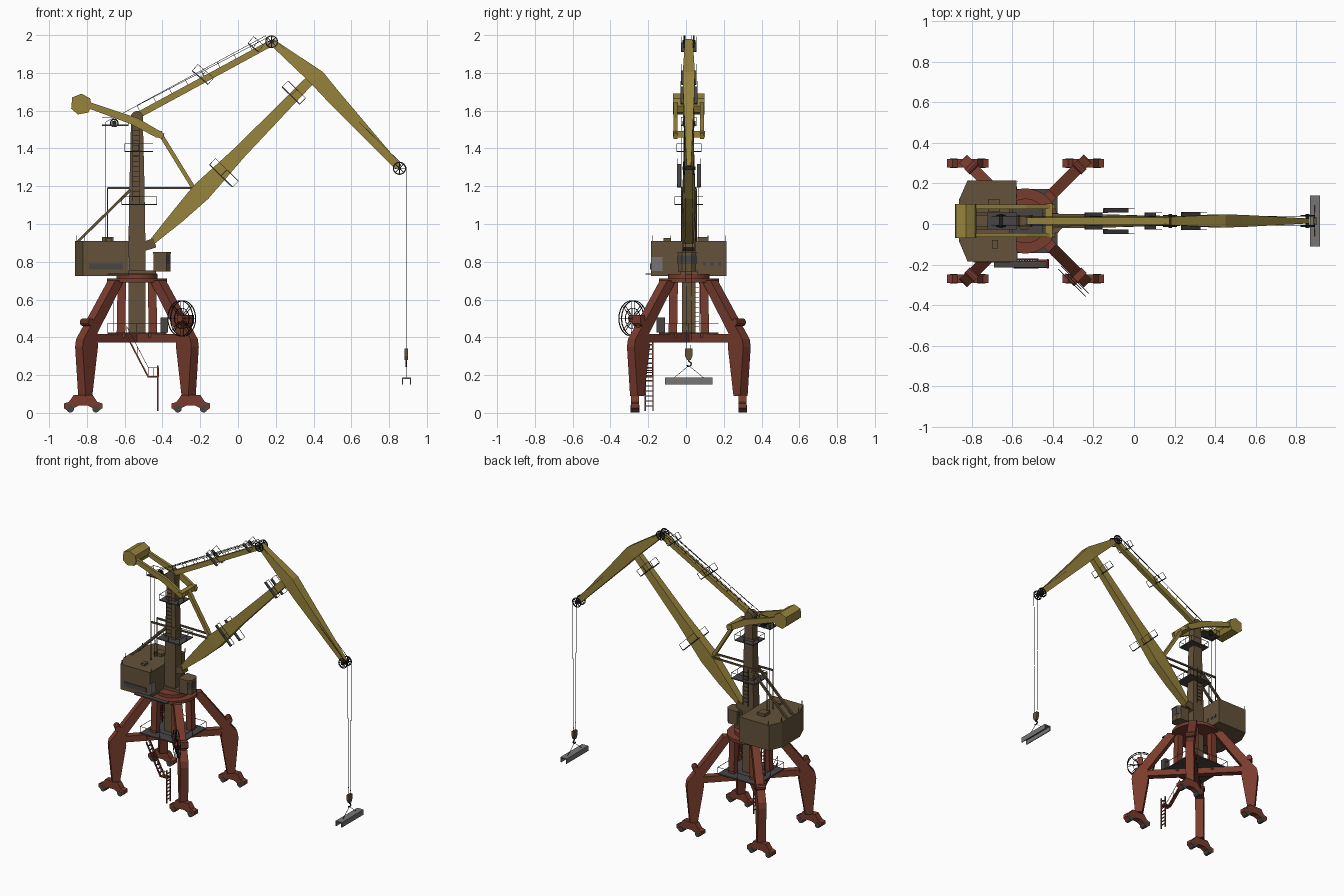
import bpy, bmesh, math
from mathutils import Vector as V

if "Cube" in bpy.data.objects:
    bpy.data.objects.remove(bpy.data.objects["Cube"])

X, Y, Z = V((1, 0, 0)), V((0, 1, 0)), V((0, 0, 1))
CX, CY = -0.535, 0.015                      # slewing axis


def material(name, rgb):
    m = bpy.data.materials.new(name)
    m.use_nodes = True
    m.diffuse_color = (*rgb, 1)
    m.node_tree.nodes["Principled BSDF"].inputs["Base Color"].default_value = (*rgb, 1)
    return m


RED = material("rust red", (0.19, 0.045, 0.026))
YELLOW = material("ochre yellow", (0.31, 0.23, 0.045))
BROWN = material("olive brown", (0.125, 0.085, 0.042))
GREY = material("steel grey", (0.19, 0.18, 0.175))
GRATE = material("dark grating", (0.065, 0.06, 0.055))
BLACK = material("cable black", (0.015, 0.015, 0.015))


class Part:
    """Collects simple solids into one object."""

    def __init__(self):
        self.bm = bmesh.new()

    def skin(self, rings):
        rows = [[self.bm.verts.new(p) for p in r] for r in rings]
        n = len(rows[0])
        for a, b in zip(rows, rows[1:]):
            for i in range(n):
                self.bm.faces.new((a[i], a[(i + 1) % n], b[(i + 1) % n], b[i]))
        self.bm.faces.new(rows[0])
        self.bm.faces.new(rows[-1][::-1])

    def loft(self, stations):
        """Rectangular sections (point, width, height) along a line."""
        d = (V(stations[-1][0]) - V(stations[0][0])).normalized()
        side = Z.cross(d)
        side = side.normalized() if side.length > 0.05 else Y
        up = d.cross(side)
        self.skin([[V(p) + side * w / 2 * a + up * h / 2 * b
                    for a, b in ((-1, -1), (1, -1), (1, 1), (-1, 1))] for p, w, h in stations])

    def beam(self, p, q, w, h=None):
        self.loft([(p, w, h or w), (q, w, h or w)])

    def box(self, x0, x1, y0, y1, z0, z1):
        m = (y0 + y1) / 2, (z0 + z1) / 2
        self.loft([((x0, *m), y1 - y0, z1 - z0), ((x1, *m), y1 - y0, z1 - z0)])

    def prism(self, pts, o, u, v, t):
        n = u.cross(v).normalized() * t / 2
        self.skin([[V(o) + u * a + v * b + n * s for a, b in pts] for s in (-1, 1)])

    def disc(self, c, u, v, r, t, n=16):
        a = [math.tau * (i + 0.5) / n for i in range(n)]
        self.prism([(r * math.cos(k), r * math.sin(k)) for k in a], c, u, v, t)

    def wheel(self, c, u, v, r, t, spokes=8, n=24):
        p = [V(c) + (u * math.cos(math.tau * i / n) + v * math.sin(math.tau * i / n)) * r for i in range(n)]
        for i in range(n):
            self.beam(p[i], p[i - 1], t)
        for i in range(0, n, n // spokes):
            self.beam(c, p[i], t * 0.7)

    def rail(self, pts, up):
        for p, q in zip(pts, pts[1:]):
            p, q = V(p), V(q)
            self.beam(p + up, q + up, 0.0025)
            for k in (0, 0.5, 1):
                m = p.lerp(q, k)
                self.beam(m, m + up, 0.0025)

    def ladder(self, p, q, side, w, t=0.0035):
        p, q, s = V(p), V(q), side * w / 2
        self.beam(p - s, q - s, t)
        self.beam(p + s, q + s, t)
        n = int((q - p).length / 0.025)
        for i in range(1, n):
            m = p.lerp(q, i / n)
            self.beam(m - s, m + s, t * 0.8)

    def finish(self, name, mat, smooth=False):
        bmesh.ops.recalc_face_normals(self.bm, faces=self.bm.faces)
        me = bpy.data.meshes.new(name)
        self.bm.to_mesh(me)
        self.bm.free()
        me.materials.append(mat)
        ob = bpy.data.objects.new(name, me)
        bpy.context.collection.objects.link(ob)
        if smooth:
            bpy.ops.object.select_all(action="DESELECT")
            ob.select_set(True)
            bpy.context.view_layer.objects.active = ob
            bpy.ops.object.shade_smooth_by_angle(angle=math.radians(35))


def at(x, z, y=0.0):
    return V((x, CY + y, z))


# Portal: four bent legs, inner columns, cross beams and travelling feet
LEG = [(0.362, 0.09), (0.412, 0.09), (0.435, 0.35), (0.428, 0.39), (0.19, 0.7),
       (0.125, 0.7), (0.325, 0.42), (0.32, 0.35)]
FOOT = [(-0.102, 0.025), (-0.102, 0.05), (-0.075, 0.058), (-0.05, 0.095), (0.05, 0.095), (0.075, 0.058),
        (0.102, 0.05), (0.102, 0.025), (0.075, 0.006), (0.045, 0.028), (0.02, 0.04), (-0.02, 0.04),
        (-0.045, 0.028), (-0.075, 0.006)]
legs, feet, wheels = Part(), Part(), Part()
for sx in (-1, 1):
    for sy in (-1, 1):
        out = V((sx, sy, 0)).normalized()
        legs.prism(LEG, (CX, CY, 0), out, Z, 0.056)
        legs.beam(at(CX, 0.396), at(CX, 0.396) + out * 0.36, 0.045)
        legs.beam(at(CX + sx * 0.085, 0.4, sy * 0.085), at(CX + sx * 0.08, 0.7, sy * 0.08), 0.045)
        legs.disc(at(CX, 0.48) + out * 0.375, out, Z, 0.02, 0.065, 10)
        foot = V((CX + sx * 0.285, CY + sy * 0.285, 0))
        feet.prism(FOOT, foot, X, Z, 0.042)
        for k in (-0.068, 0.068):
            wheels.disc(foot + V((k, 0, 0.022)), X, Z, 0.02, 0.046, 12)
legs.finish("portal_legs", RED)
feet.finish("travel_feet", RED)
wheels.finish("travel_wheels", GRATE, True)

ring = Part()
ring.disc(at(CX, 0.7), X, Y, 0.16, 0.022, 32)
ring.disc(at(CX, 0.72), X, Y, 0.11, 0.03, 32)
ring.finish("slewing_ring", RED, True)

deck = Part()
deck.box(CX - 0.157, CX + 0.157, CY - 0.157, CY + 0.157, 0.418, 0.426)
deck.finish("portal_deck", GRATE)
rails = Part()
square = [at(CX + a * 0.157, 0.426, b * 0.157) for a, b in ((-1, -1), (1, -1), (1, 1), (-1, 1), (-1, -1))]
rails.rail(square, Z * 0.045)
cabinet = Part()
cabinet.box(-0.41, -0.37, -0.155, -0.11, 0.426, 0.505)
cabinet.finish("switch_cabinet", GRATE)

# Access stair and ladder
stair = Part()
stair.ladder((-0.59, -0.195, 0.41), (-0.475, -0.195, 0.19), Y, 0.04, 0.008)
stair.box(-0.48, -0.42, -0.215, -0.175, 0.187, 0.195)
stair.ladder((-0.425, -0.195, 0.01), (-0.425, -0.195, 0.25), Y, 0.04, 0.007)
stair.rail([(-0.59, -0.215, 0.41), (-0.475, -0.215, 0.19), (-0.42, -0.215, 0.19)], Z * 0.05)
stair.ladder((-0.66, 0.05, 0.43), (-0.66, 0.05, 0.69), Y, 0.04)
stair.finish("access_stair", RED)

# Cable reel beside the front leg
u, axis, hub = V((1, -1, 0)).normalized(), V((1, 1, 0)).normalized(), V((-0.298, -0.282, 0.5))
reel = Part()
for s in (-0.01, 0.01):
    reel.wheel(hub + axis * s, u, Z, 0.094, 0.004, 8)
reel.wheel(hub, u, Z, 0.055, 0.003, 8)
reel.finish("cable_reel", BLACK)
mount = Part()
mount.disc(hub, u, Z, 0.02, 0.03, 12)
mount.beam(hub, hub + axis * 0.075, 0.035)
mount.beam(hub + axis * 0.045, hub + axis * 0.045 - Z * 0.1 - u * 0.02, 0.025)
mount.finish("reel_mount", RED)

# Mast with collars, service platforms and ladder
mast = Part()
mast.loft([(at(CX, 0.42), 0.07, 0.088), (at(CX, 0.95), 0.07, 0.088),
           (at(CX, 1.2), 0.062, 0.08), (at(CX, 1.56), 0.052, 0.062)])
mast.box(CX - 0.05, CX + 0.1, CY - 0.045, CY + 0.045, 0.735, 0.755)
mast.beam(at(CX + 0.03, 0.88), at(-0.44, 0.9), 0.06, 0.05)
mast.disc(at(CX, 1.565), X, Z, 0.033, 0.06, 16)
mast.finish("mast", BROWN)
plates = Part()
for z, x0, x1, w in ((1.1, -0.615, -0.43, 0.075), (1.38, -0.6, -0.45, 0.065), (1.52, -0.72, -0.58, 0.04)):
    plates.box(x0, x1, CY - w, CY + w, z, z + 0.007)
    edge = [at(x0, z, -w), at(x1, z, -w), at(x1, z, w), at(x0, z, w), at(x0, z, -w)]
    rails.rail(edge, Z * 0.045)
rails.ladder(at(-0.54, 1.12, -0.04), at(-0.54, 1.52, -0.04), X, 0.035)
rails.ladder(at(-0.53, 0.92, 0.05), at(-0.53, 1.19, 0.05), X, 0.035)

# Machinery house with roof, louvres, door and side walkway
house = Part()
PLAN = [(-0.58, -0.185), (-0.58, 0.215), (-0.82, 0.215), (-0.862, 0.12), (-0.862, -0.085), (-0.82, -0.185)]
house.prism(PLAN, (0, 0, 0.818), X, Y, 0.184)
house.box(-0.72, -0.66, 0.06, 0.12, 0.91, 0.93)
house.box(-0.7, -0.67, -0.12, -0.08, 0.91, 0.925)
house.finish("machinery_house", BROWN)
louvre = Part()
louvre.box(-0.79, -0.61, -0.19, -0.184, 0.758, 0.79)
for y in (0.09, 0.13, 0.17):
    louvre.box(-0.582, -0.576, y, y + 0.015, 0.78, 0.8)
louvre.finish("house_louvres", GRATE)
door = Part()
door.box(-0.582, -0.574, -0.185, -0.125, 0.75, 0.825)
door.finish("house_door", GREY)
plates.box(-0.69, -0.43, -0.215, -0.182, 0.732, 0.739)
for x, y in PLAN:
    rails.beam((x * 0.99, y * 0.97, 0.91), (x * 0.99, y * 0.97, 0.94), 0.003)

# Operator cab
CAB = [(-0.045, -0.048), (0.025, -0.048), (0.045, -0.025), (0.045, 0.025), (0.025, 0.048), (-0.045, 0.048)]
cab = Part()
cab.prism(CAB, at(-0.403, 0.798, -0.01), X, Y, 0.1)
cab.prism([(a * 1.05, b * 1.05) for a, b in CAB], at(-0.403, 0.848, -0.01), X, Y, 0.008)
cab.finish("operator_cab", BROWN)
panes = Part()
panes.prism([(a * 1.03, b * 1.03) for a, b in CAB[1:5]], at(-0.403, 0.81, -0.01), X, Y, 0.045)
panes.finish("cab_windows", GRATE)

# Back stays and luffing rack
stays = Part()
for s in (-0.035, 0.035):
    stays.beam(at(-0.855, 0.9, s), at(-0.57, 1.18, s), 0.014)
    stays.beam(at(-0.69, 1.19, s), at(-0.24, 1.19, s * 0.8), 0.011)
    stays.beam(at(-0.69, 0.91, s), at(-0.69, 1.19, s), 0.005)
stays.finish("back_stays", BROWN)

# Counterweight rocker
arm = Part()
ARM = [(-0.8, 1.65), (-0.53, 1.56), (-0.39, 1.478), (-0.4, 1.45), (-0.44, 1.462), (-0.57, 1.53), (-0.8, 1.615)]
for s in (-0.07, 0.07):
    arm.prism(ARM, at(0, 0, s), X, Z, 0.02)
arm.beam(at(-0.42, 1.475, -0.085), at(-0.42, 1.475, 0.085), 0.035)
arm.beam(at(-0.41, 1.475), at(-0.235, 1.19), 0.03, 0.022)
arm.finish("rocker_arm", YELLOW)
weight = Part()
weight.prism([(-0.055, -0.025), (-0.02, -0.055), (0.035, -0.045), (0.053, -0.01), (0.045, 0.03), (0, 0.055),
              (-0.05, 0.035)], at(-0.828, 1.635), X, Z, 0.168)
weight.finish("counterweight", YELLOW)

# Boom, tie beam and fly jib
boom = Part()
boom.loft([(at(-0.46, 0.9), 0.05, 0.03), (at(-0.32, 1.04), 0.062, 0.075), (at(-0.195, 1.17), 0.066, 0.105),
           (at(0.01, 1.38), 0.055, 0.07), (at(0.39, 1.77), 0.04, 0.05)])
boom.finish("boom", YELLOW)
tie = Part()
tie.beam(at(-0.54, 1.57), at(0.18, 1.96), 0.034)
tie.finish("tie_beam", YELLOW)
jib = Part()
JIB = [((0.165, 1.955), (0.185, 1.98), 0.02), ((0.385, 1.745), (0.45, 1.805), 0.032),
       ((0.46, 1.665), (0.535, 1.7), 0.03), ((0.835, 1.29), (0.865, 1.31), 0.012)]
jib.skin([[at(*a, -w), at(*a, w), at(*b, w), at(*b, -w)] for a, b, w in JIB])
jib.finish("fly_jib", YELLOW)

# Walkways hung across the boom and tie beam: centre, direction, half length, side offset
BOOM_DIR, TIE_DIR = V((0.7, 0, 0.71)), V((0.65, 0, 0.76))
for x, z, along, half, off in ((0.28, 1.68, BOOM_DIR, 0.065, 0.034), (-0.09, 1.255, BOOM_DIR, 0.085, 0.052),
                               (-0.2, 1.775, TIE_DIR, 0.055, 0.03), (0.08, 1.935, TIE_DIR, 0.035, 0.03)):
    across = Y.cross(along) * half
    for s in (-1, 1):
        m = at(x, z, off * s)
        plates.beam(m - across, m + across, 0.02, 0.006)
        m += Y * s * 0.01
        rails.rail([m - across, m + across], along * 0.045)
for s in (-0.016, 0.016):
    rails.rail([at(-0.52 + 0.17 * i, 1.598 + 0.0921 * i, s) for i in range(5)], V((-0.015, 0, 0.03)))
plates.finish("walkways", GRATE)
rails.finish("railings", GRATE)

# Sheaves and ropes
sheaves = Part()
for x, z, r in ((0.178, 1.965, 0.031), (0.855, 1.295, 0.032), (-0.655, 1.535, 0.02)):
    for s in (-0.026, 0.026):
        sheaves.wheel(at(x, z, s), X, Z, r, 0.006)
    sheaves.beam(at(x, z, -0.034), at(x, z, 0.034), 0.018)
sheaves.finish("sheaves", BLACK)
ropes = Part()
for s in (-0.022, 0.022):
    path = [at(-0.7, 0.91, s), at(-0.7, 1.54, s), at(0.175, 1.997, s), at(0.86, 1.325, s), at(0.891, 1.3, s),
            at(0.891, 0.33, s * 0.5)]
    for p, q in zip(path, path[1:]):
        ropes.beam(p, q, 0.0024)
    ropes.beam(at(0.891, 0.25), at(0.891, 0.187, s * 3.5), 0.0022)
ropes.finish("hoist_ropes", BLACK)

# Hook block, hook and spreader beam
block = Part()
block.prism([(-0.01, -0.032), (0.01, -0.032), (0.02, -0.01), (0.02, 0.028), (-0.02, 0.028), (-0.02, -0.01)],
            at(0.891, 0.312), Y, Z, 0.018)
block.finish("hook_block", BROWN)
hook = Part()
curve = [at(0.891, 0.285)] + [at(0.891, 0.259 + 0.013 * math.cos(k), 0.013 * math.sin(k))
                              for k in [i * 0.7 for i in range(7)]]
for p, q in zip(curve, curve[1:]):
    hook.beam(p, q, 0.007)
hook.finish("hook", BLACK)
spreader = Part()
spreader.box(0.867, 0.917, CY - 0.125, CY + 0.125, 0.18, 0.187)
for x in (0.867, 0.911):
    spreader.box(x, x + 0.006, CY - 0.125, CY + 0.125, 0.15, 0.18)
spreader.finish("spreader_beam", GREY)
